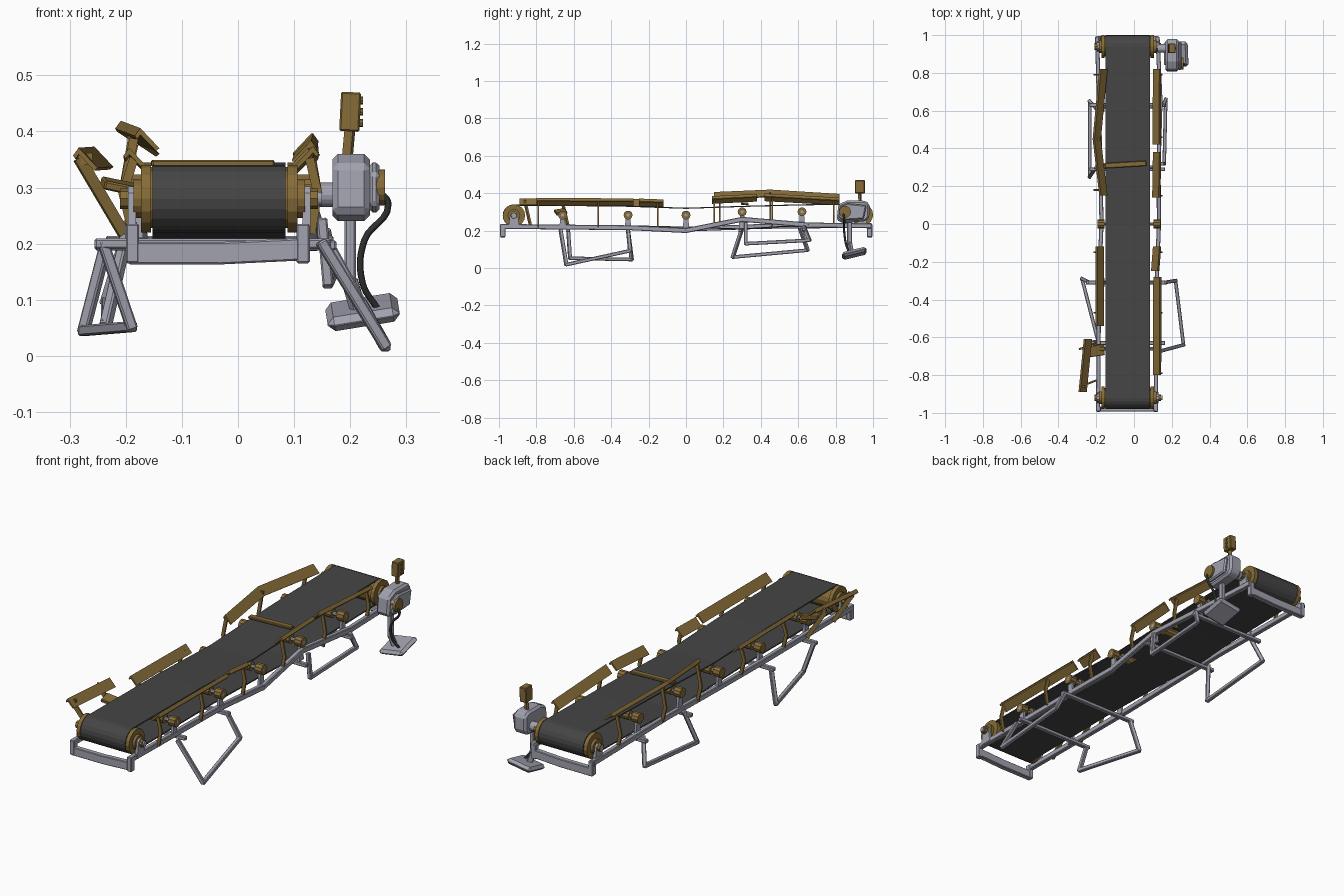
import bpy, bmesh, math
from mathutils import Vector, Matrix

if "Cube" in bpy.data.objects:
    bpy.data.objects.remove(bpy.data.objects["Cube"])


def material(name, r, g, b):
    m = bpy.data.materials.new(name)
    m.use_nodes = True
    m.diffuse_color = (r, g, b, 1)
    m.node_tree.nodes["Principled BSDF"].inputs["Base Color"].default_value = (r, g, b, 1)
    return m


STEEL = material("pale steel", 0.36, 0.36, 0.43)
GOLD = material("dull ochre", 0.24, 0.15, 0.04)
RUBBER = material("belt rubber", 0.06, 0.06, 0.06)
CABLE = material("cable black", 0.03, 0.03, 0.03)


def finish(name, bm, mat, bevel=0):
    bmesh.ops.recalc_face_normals(bm, faces=bm.faces)
    mesh = bpy.data.meshes.new(name)
    bm.to_mesh(mesh)
    bm.free()
    mesh.materials.append(mat)
    ob = bpy.data.objects.new(name, mesh)
    bpy.context.collection.objects.link(ob)
    if bevel:
        mod = ob.modifiers.new("bevel", "BEVEL")
        mod.width, mod.segments = bevel, 1
    return ob


def bars(name, path, w, h, mat, bevel=0.003):
    """Rectangular tube following a path of points."""
    bm = bmesh.new()
    pts = [Vector(p) for p in path]
    for a, b in zip(pts, pts[1:]):
        d = b - a
        m = (Matrix.Translation((a + b) / 2) @ d.to_track_quat('Y', 'Z').to_matrix().to_4x4()
             @ Matrix.Diagonal((w, d.length + min(w, h) * 0.6, h, 1)))
        bmesh.ops.create_cube(bm, size=1, matrix=m)
    return finish(name, bm, mat, bevel)


def box(name, centre, size, mat, rot=(0, 0, 0), bevel=0.003):
    bm = bmesh.new()
    bmesh.ops.create_cube(bm, size=1, matrix=Matrix.Diagonal((*size, 1)))
    ob = finish(name, bm, mat, bevel)
    ob.location, ob.rotation_euler = centre, rot
    return ob


def drum(name, x0, x1, y, z, r, mat, sides=16, r2=None):
    """Cylinder or cone lying along x."""
    bm = bmesh.new()
    m = Matrix.Translation(((x0 + x1) / 2, y, z)) @ Matrix.Rotation(math.pi / 2, 4, 'Y')
    bmesh.ops.create_cone(bm, cap_ends=True, segments=sides, radius1=r,
                          radius2=r if r2 is None else r2, depth=x1 - x0, matrix=m)
    return finish(name, bm, mat)


def prism(name, profile, x0, x1, mat, bevel=0):
    """Side profile of (y, z) points extruded along x."""
    bm = bmesh.new()
    face = bm.faces.new([bm.verts.new((x0, y, z)) for y, z in profile])
    ext = bmesh.ops.extrude_face_region(bm, geom=[face])
    bmesh.ops.translate(bm, vec=(x1 - x0, 0, 0),
                        verts=[g for g in ext["geom"] if isinstance(g, bmesh.types.BMVert)])
    return finish(name, bm, mat, bevel)


def guard(name, path, side):
    """Outward sloping plate with a folded lip, swept along a path of lower inner edges."""
    section = ((0, 0), (0.034, 0.036), (0.044, 0.022), (0.04, 0.016), (0.034, 0.024), (0.006, -0.005))
    bm = bmesh.new()
    rings = [[bm.verts.new((x + side * u, y, z + v)) for u, v in section] for x, y, z in path]
    n = len(section)
    for a, b in zip(rings, rings[1:]):
        for i in range(n):
            bm.faces.new((a[i], a[(i + 1) % n], b[(i + 1) % n], b[i]))
    bm.faces.new(rings[0])
    bm.faces.new(rings[-1])
    finish(name, bm, GOLD)


# Belt: closed loop round the two end drums
loop = []
for yc, zc, start in ((-0.92, 0.28, 90), (0.94, 0.285, 270)):
    loop += [(yc + 0.06 * math.cos(math.radians(start + a)),
              zc + 0.06 * math.sin(math.radians(start + a))) for a in range(0, 181, 18)]
    loop += ([(-0.3, 0.222), (0.1, 0.212), (0.3, 0.205), (0.5, 0.218)] if start == 90
             else [(0.6, 0.34), (0.3, 0.332), (0, 0.322), (-0.4, 0.336)])
bm = bmesh.new()
columns = (-0.152, -0.07, 0.005, 0.085)
rings = [[bm.verts.new((x, y, z)) for y, z in loop] for x in columns]
for a, b in zip(rings, rings[1:]):
    for i in range(len(loop)):
        j = (i + 1) % len(loop)
        bm.faces.new((a[i], a[j], b[j], b[i]))
belt = finish("belt", bm, RUBBER)
belt.modifiers.new("thickness", "SOLIDIFY").thickness = 0.006

# End drums with flanges, hubs and bearing brackets
for tag, y, z in (("front", -0.92, 0.28), ("back", 0.94, 0.285)):
    drum(tag + "_drum", -0.155, 0.088, y, z, 0.052, GOLD)
    drum(tag + "_axle", -0.21, 0.15, y, z, 0.012, STEEL)
    for side, x in (("right", -0.164), ("left", 0.097)):
        s = -1 if side == "right" else 1
        drum(f"{tag}_{side}_flange", x - 0.009, x + 0.009, y, z, 0.06, GOLD)
        drum(f"{tag}_{side}_hub", x - 0.022, x + 0.022, y, z, 0.034, GOLD)
        prism(f"{tag}_{side}_bearing", [(y - 0.03, 0.215), (y + 0.03, 0.215), (y + 0.02, 0.29),
              (y + 0.008, 0.302), (y - 0.008, 0.302), (y - 0.02, 0.29)],
              x + s * 0.018, x + s * 0.032, STEEL)
        drum(f"{tag}_{side}_axle_cap", x + s * 0.036 - 0.01, x + s * 0.036 + 0.01, y, z, 0.018, GOLD, 8)

# Bent side rails and end frames
bars("left_rail", [(0.115, -0.98, 0.222), (0.12, -0.3, 0.215), (0.132, 0, 0.2), (0.13, 0.3, 0.26),
                   (0.14, 0.65, 0.23), (0.125, 0.985, 0.225)], 0.022, 0.026, STEEL)
bars("right_rail", [(-0.19, -0.98, 0.222), (-0.185, -0.3, 0.215), (-0.172, 0, 0.208),
                    (-0.18, 0.4, 0.222), (-0.195, 0.985, 0.228)], 0.022, 0.026, STEEL)
for tag, y in (("front", -0.98), ("back", 0.982)):
    bars(tag + "_end_beam", [(-0.187, y, 0.183), (-0.03, y, 0.183), (0.115, y, 0.19)], 0.026, 0.04, STEEL)
    for side, x in (("right", -0.188), ("left", 0.116)):
        box(f"{tag}_{side}_corner", (x, y, 0.2), (0.024, 0.028, 0.07), STEEL)

# Cross members under the belt
for i, (y, x0, x1, z) in enumerate(((-0.63, -0.25, 0.16, 0.2), (-0.31, -0.25, 0.17, 0.197),
                                    (0.29, -0.23, 0.16, 0.2), (0.63, -0.23, 0.165, 0.205))):
    bars(f"cross_member_{i}", [(x0, y, z), (x1, y, z)], 0.02, 0.018, STEEL)

# Splayed leg frames
bars("front_left_leg", [(0.15, -0.67, 0.2), (0.262, -0.64, 0.018), (0.22, -0.3, 0.092), (0.16, -0.31, 0.2)],
     0.019, 0.019, STEEL)
bars("front_right_leg", [(-0.24, -0.63, 0.2), (-0.19, -0.62, 0.052), (-0.275, -0.29, 0.045),
                         (-0.235, -0.31, 0.2)], 0.019, 0.019, STEEL)
bars("back_left_leg", [(0.15, 0.32, 0.24), (0.16, 0.32, 0.13), (0.168, 0.66, 0.148), (0.155, 0.63, 0.22)],
     0.019, 0.019, STEEL)
bars("back_right_leg", [(-0.2, 0.3, 0.21), (-0.235, 0.25, 0.058), (-0.235, 0.65, 0.095), (-0.2, 0.61, 0.21)],
     0.019, 0.019, STEEL)

# Idler rollers on small stands
for i, y in enumerate((-0.66, -0.31, 0, 0.3, 0.62)):
    z = 0.3 if y > 0.1 else 0.283
    drum(f"idler_{i}", -0.14, 0.075, y, z, 0.022, GOLD, 10)
    drum(f"idler_axle_{i}", -0.19, 0.14, y, z, 0.009, STEEL, 8)
    for side, x in (("right", -0.175), ("left", 0.122)):
        prism(f"idler_{side}_stand_{i}", [(y - 0.018, 0.21), (y + 0.018, 0.21), (y + 0.01, z), (y - 0.01, z)],
              x - 0.006, x + 0.006, STEEL)
        drum(f"idler_{side}_cap_{i}", x - 0.018, x + 0.018, y, z, 0.024, GOLD, 10)

# Side guards and their posts
guard("front_left_guard", [(0.1, -0.8, 0.338), (0.102, -0.28, 0.336)], 1)
guard("middle_left_guard", [(0.09, -0.25, 0.335), (0.1, -0.12, 0.33)], 1)
guard("rear_left_guard", [(0.096, 0.14, 0.348), (0.1, 0.38, 0.36)], 1)
guard("back_left_guard", [(0.098, 0.42, 0.362), (0.1, 0.82, 0.34)], 1)
guard("front_right_guard", [(-0.16, -0.54, 0.335), (-0.16, -0.12, 0.33)], -1)
guard("back_right_guard", [(-0.14, 0.15, 0.37), (-0.175, 0.45, 0.383), (-0.14, 0.82, 0.36)], -1)
guard("fallen_right_guard", [(-0.25, -0.89, 0.335), (-0.222, -0.61, 0.337)], -1)
for i, (y, z) in enumerate(((-0.79, 0.35), (-0.47, 0.35), (-0.15, 0.35), (0.15, 0.36), (0.46, 0.37), (0.79, 0.36))):
    bars(f"left_guard_post_{i}", [(0.13, y, 0.22), (0.142, y, 0.29), (0.128, y, z)], 0.008, 0.016, GOLD, 0)
for i, (y, z) in enumerate(((-0.47, 0.35), (-0.15, 0.35), (0.18, 0.385), (0.45, 0.4), (0.79, 0.375))):
    bars(f"right_guard_post_{i}", [(-0.188, y, 0.22), (-0.205, y, 0.29), (-0.186, y, z)], 0.008, 0.016, GOLD, 0)
for y in (-0.86, -0.66):
    bars("fallen_guard_strut", [(-0.205, y + 0.03, 0.22), (-0.282, y, 0.35), (-0.262, y, 0.352)],
         0.01, 0.02, GOLD, 0)
box("bent_bracket", (-0.2, -0.67, 0.3), (0.085, 0.06, 0.016), GOLD, (0.15, 0.2, 0.15))
box("loose_strip", (-0.045, 0.315, 0.343), (0.22, 0.028, 0.012), GOLD, (0, 0, 0.06))

# Drive motor
prism("motor_body", [(0.805, 0.255), (0.84, 0.24), (0.96, 0.25), (0.98, 0.27), (0.98, 0.345),
                     (0.955, 0.36), (0.86, 0.36), (0.815, 0.34)], 0.168, 0.235, STEEL, 0.01)
prism("motor_cover", [(0.815, 0.27), (0.84, 0.255), (0.95, 0.262), (0.965, 0.335), (0.86, 0.345),
                      (0.82, 0.325)], 0.234, 0.252, STEEL, 0.006)
drum("motor_shaft", 0.125, 0.17, 0.93, 0.287, 0.022, STEEL)
drum("motor_disc", 0.245, 0.262, 0.85, 0.3, 0.032, GOLD)
bars("motor_stand", [(0.2, 0.875, 0.25), (0.2, 0.875, 0.13), (0.215, 0.885, 0.08)], 0.02, 0.026, STEEL)
base = box("motor_base", (0.222, 0.9, 0.078), (0.13, 0.135, 0.026), STEEL, (0.24, -0.16, 0), 0.012)

# Control box on a stalk
bars("control_stalk", [(0.195, 0.93, 0.355), (0.2, 0.928, 0.41)], 0.012, 0.016, GOLD, 0)
box("control_box", (0.2, 0.93, 0.435), (0.036, 0.052, 0.07), GOLD, (0, 0.05, 0))
for i in range(3):
    drum(f"control_button_{i}", 0.215, 0.223, 0.93, 0.415 + 0.02 * i, 0.007, GOLD, 8)

# Cable from the motor to the base
curve = bpy.data.curves.new("power_cable", "CURVE")
curve.dimensions, curve.bevel_depth, curve.bevel_resolution, curve.resolution_u = "3D", 0.006, 1, 6
spline = curve.splines.new("BEZIER")
cable = ((0.25, 0.84, 0.295), (0.268, 0.845, 0.27), (0.225, 0.845, 0.205), (0.222, 0.855, 0.13), (0.248, 0.87, 0.085))
spline.bezier_points.add(len(cable) - 1)
for p, co in zip(spline.bezier_points, cable):
    p.co = co
    p.handle_left_type = p.handle_right_type = "AUTO"
curve.materials.append(CABLE)
bpy.context.collection.objects.link(bpy.data.objects.new("power_cable", curve))
